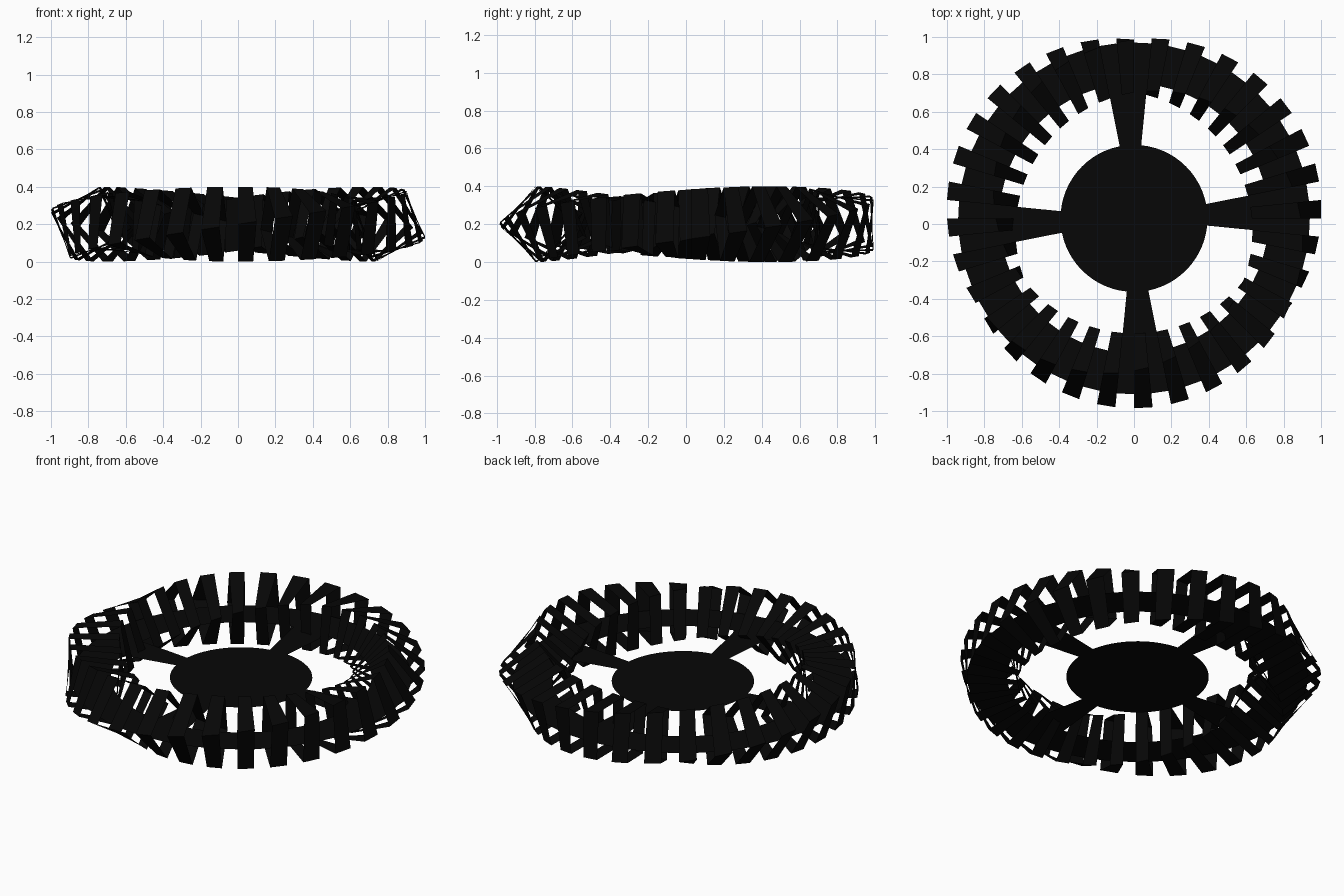
import bpy, bmesh
from math import sin, cos, pi, tau

if "Cube" in bpy.data.objects:
    bpy.data.objects.remove(bpy.data.objects["Cube"])

SEG = 64                 # divisions around the wheel
CY, Z_DISC = 0.03, 0.157 # wheel centre offset, height of the flat disc
R_TUBE, R_CORNER = 0.815, 0.2

mat = bpy.data.materials.new("black")
mat.diffuse_color = (0.002, 0.002, 0.002, 1)
mat.use_nodes = True
mat.node_tree.nodes["Principled BSDF"].inputs["Base Color"].default_value = mat.diffuse_color


def make(name, quads):
    """Build an object from a list of faces given as point lists."""
    bm = bmesh.new()
    for q in quads:
        bm.faces.new([bm.verts.new(p) for p in q])
    bmesh.ops.remove_doubles(bm, verts=bm.verts, dist=1e-5)
    bmesh.ops.recalc_face_normals(bm, faces=bm.faces)
    me = bpy.data.meshes.new(name)
    bm.to_mesh(me)
    bm.free()
    me.materials.append(mat)
    ob = bpy.data.objects.new(name, me)
    bpy.context.collection.objects.link(ob)
    return ob


def polar(i, r, z=Z_DISC):
    a = tau * i / SEG
    return (r * cos(a), CY + r * sin(a), z)


def sector(i, r0, r1):
    return [polar(i, r0), polar(i, r1), polar(i + 1, r1), polar(i + 1, r0)]


def tube_point(i, k):
    """Corner k of the square section, turning 270 degrees over one lap."""
    a = tau * i / SEG
    phi = pi / 4 + (a - pi / 2) * 0.75 + k * pi / 2
    return polar(i, R_TUBE + R_CORNER * cos(phi), 0.2 + R_CORNER * sin(phi))


# flat hub, rim and four spokes
make("hub", [[polar(i, 0.393) for i in range(SEG)]])
make("rim", [sector(i, 0.72, 0.94) for i in range(SEG)])
make("spokes", [sector(16 * q + j, 0.393, 0.72) for q in range(4) for j in (-1, 0, 1)])

# square hoops on every other division, twisting around the rim
make("twisted_hoops", [
    [tube_point(i, k), tube_point(i + 1, k), tube_point(i + 1, k + 1), tube_point(i, k + 1)]
    for i in range(0, SEG, 2) for k in range(4)])
